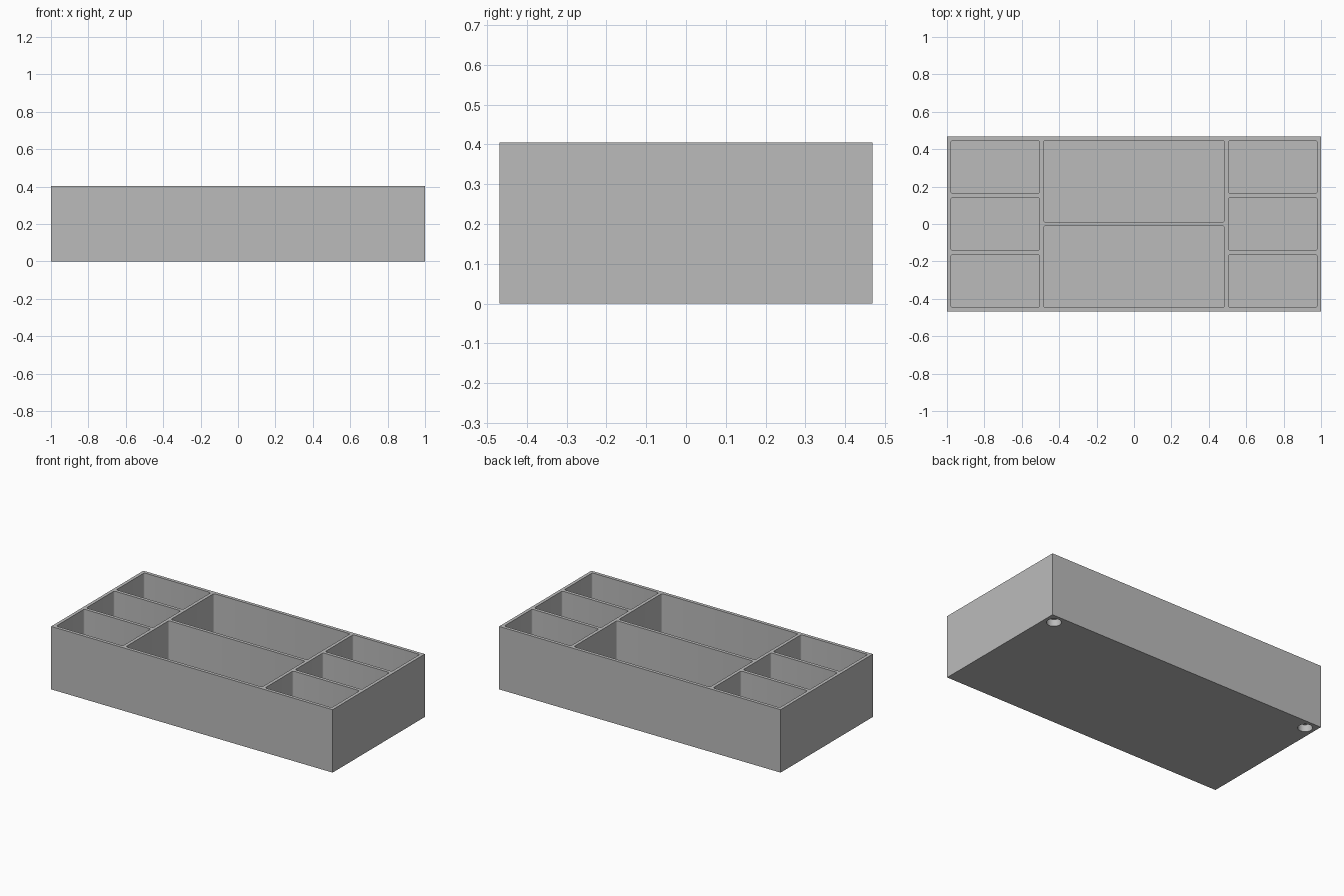
import bpy
import bmesh
from mathutils import Matrix, Vector

cube = bpy.data.objects.get("Cube")
if cube:
    bpy.data.objects.remove(cube, do_unlink=True)

# Main dimensions: every wall and divider shares one thickness
WALL = 2 / 94
LENGTH, WIDTH, HEIGHT = 2.0, 44 * WALL, 19 * WALL
FLOOR = 3 * WALL
CORNER = 0.5 * WALL
HOLE_RADIUS, HOLE_DEPTH, HOLE_INSET = 2 * WALL, 2.1 * WALL, 3 * WALL

grey = bpy.data.materials.new("plain grey")
grey.use_nodes = True
grey.diffuse_color = (0.5, 0.5, 0.5, 1)
grey.node_tree.nodes["Principled BSDF"].inputs["Base Color"].default_value = (0.5, 0.5, 0.5, 1)


def add_box(bm, low, high, rounding=0.0):
    """Box between two corners, with optional rounded upright edges."""
    low, high = Vector(low), Vector(high)
    matrix = Matrix.Translation((low + high) / 2) @ Matrix.Diagonal((*(high - low), 1))
    verts = bmesh.ops.create_cube(bm, size=1, matrix=matrix)["verts"]
    if rounding:
        edges = {e for v in verts for e in v.link_edges}
        upright = [e for e in edges
                   if abs(e.verts[0].co.z - e.verts[1].co.z) > 0.01]
        bmesh.ops.bevel(bm, geom=upright, offset=rounding, segments=4,
                        profile=0.5, affect='EDGES')


def make_object(name, bm):
    mesh = bpy.data.meshes.new(name)
    bm.to_mesh(mesh)
    bm.free()
    mesh.materials.append(grey)
    obj = bpy.data.objects.new(name, mesh)
    bpy.context.collection.objects.link(obj)
    return obj


# Solid block of the tray
bm = bmesh.new()
add_box(bm, (-LENGTH / 2, -WIDTH / 2, 0), (LENGTH / 2, WIDTH / 2, HEIGHT))
tray = make_object("organizer_tray", bm)

# Compartments: three in each side column, two wide ones in the middle
side_w = (LENGTH - 5 * WALL) / 4
middle_w = 2 * side_w + WALL
columns = [(-LENGTH / 2 + WALL, side_w, 3),
           (-middle_w / 2, middle_w, 2),
           (LENGTH / 2 - WALL - side_w, side_w, 3)]
bm = bmesh.new()
for x, w, rows in columns:
    depth = (WIDTH - (rows + 1) * WALL) / rows
    for row in range(rows):
        y = -WIDTH / 2 + WALL + row * (depth + WALL)
        add_box(bm, (x, y, FLOOR), (x + w, y + depth, HEIGHT + 0.1), CORNER)

# Two blind round sockets under the back corners
for side in (-1, 1):
    centre = (side * (LENGTH / 2 - HOLE_INSET), WIDTH / 2 - HOLE_INSET, 0)
    bmesh.ops.create_cone(bm, cap_ends=True, segments=32, radius1=HOLE_RADIUS,
                          radius2=HOLE_RADIUS, depth=2 * HOLE_DEPTH,
                          matrix=Matrix.Translation(centre))
bmesh.ops.recalc_face_normals(bm, faces=bm.faces)
cutter = make_object("compartment_cutter", bm)
cutter.hide_render = True

# Cut the tray, then drop the helper
cut = tray.modifiers.new("cut", 'BOOLEAN')
cut.operation = 'DIFFERENCE'
cut.solver = 'EXACT'
cut.object = cutter
bpy.ops.object.select_all(action='DESELECT')
bpy.context.view_layer.objects.active = tray
tray.select_set(True)
bpy.ops.object.modifier_apply(modifier=cut.name)
bpy.data.objects.remove(cutter, do_unlink=True)
bpy.ops.object.shade_smooth_by_angle()
